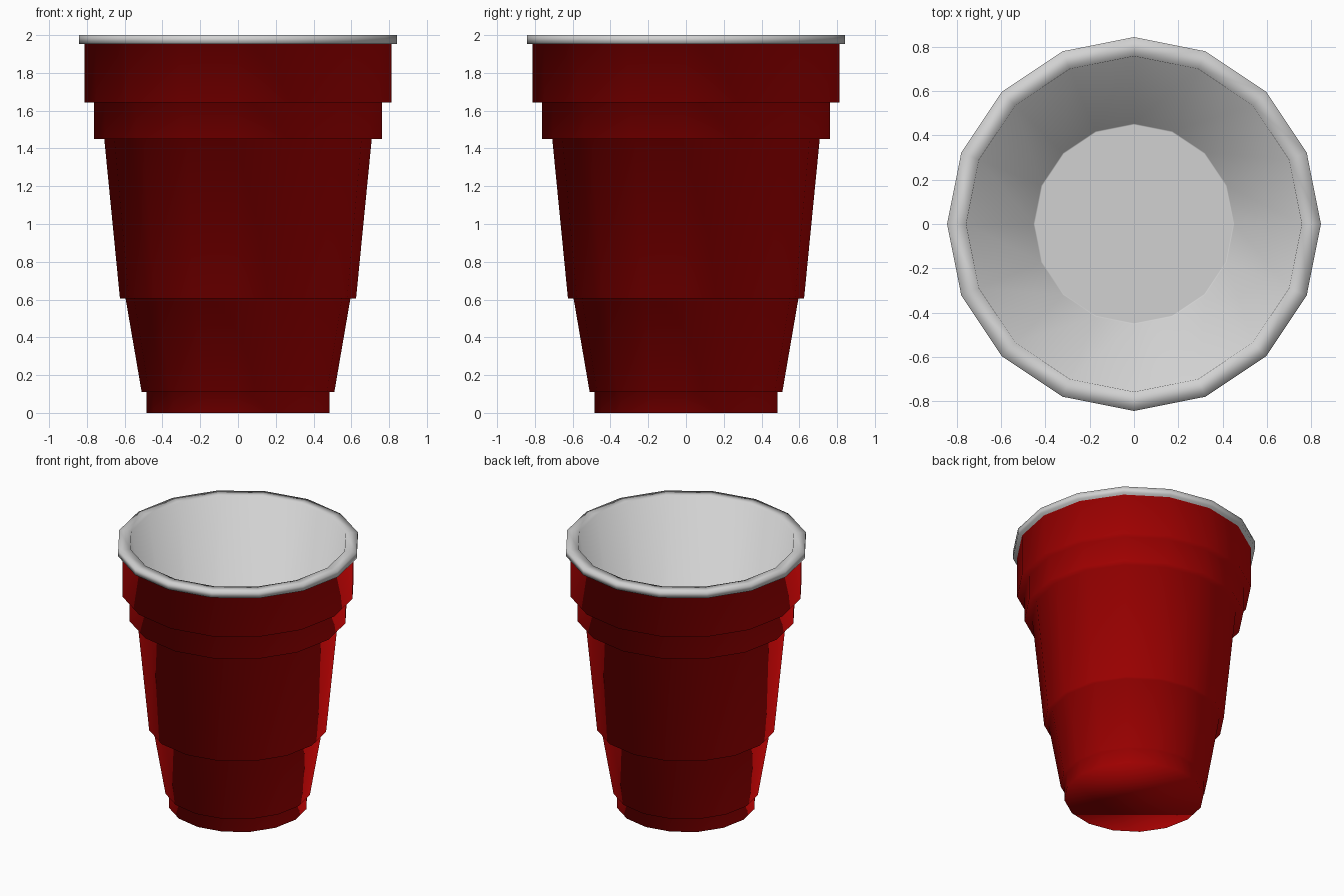
import bpy
import bmesh
from math import cos, sin, pi

SIDES = 16
RED, PALE = 0, 1

cube = bpy.data.objects.get("Cube")
if cube:
    bpy.data.objects.remove(cube, do_unlink=True)


def make_material(name, colour):
    mat = bpy.data.materials.new(name)
    mat.use_nodes = True
    mat.diffuse_color = colour
    bsdf = mat.node_tree.nodes["Principled BSDF"]
    bsdf.inputs["Base Color"].default_value = colour
    bsdf.inputs["Roughness"].default_value = 0.5
    return mat


# Outer wall: foot, two tapered sections and two grip bands
outer_wall = [
    (0.485, 0), (0.485, 0.11),
    (0.51, 0.11), (0.595, 0.605),
    (0.625, 0.605), (0.708, 1.45),
    (0.763, 1.45), (0.763, 1.642),
    (0.813, 1.642), (0.813, 1.952),
]
# Lip, tapered lining and a narrow seam round the floor
lip_and_lining = [
    (0.843, 1.952), (0.843, 2.0), (0.757, 2.0), (0.453, 0.06), (0.447, 0.06),
]

# Spin the whole profile into one continuous shell
bm = bmesh.new()
rings = [[bm.verts.new((r * cos(2 * pi * i / SIDES), r * sin(2 * pi * i / SIDES), z))
          for i in range(SIDES)]
         for r, z in outer_wall + lip_and_lining]
for step, (low, high) in enumerate(zip(rings, rings[1:])):
    for i in range(SIDES):
        j = (i + 1) % SIDES
        face = bm.faces.new((low[i], low[j], high[j], high[i]))
        face.smooth = True
        face.material_index = RED if step < len(outer_wall) - 1 else PALE

# Rounded-looking underside and flat inner floor
base = bm.faces.new(rings[0][::-1])
base.smooth = True
base.material_index = RED
floor = bm.faces.new(rings[-1])
floor.smooth = False
floor.material_index = PALE

mesh = bpy.data.meshes.new("cup")
bm.to_mesh(mesh)
bm.free()
mesh.materials.append(make_material("red plastic", (0.53, 0.001, 0.001, 1)))
mesh.materials.append(make_material("pale grey plastic", (0.64, 0.64, 0.64, 1)))
bpy.context.collection.objects.link(bpy.data.objects.new("cup", mesh))
